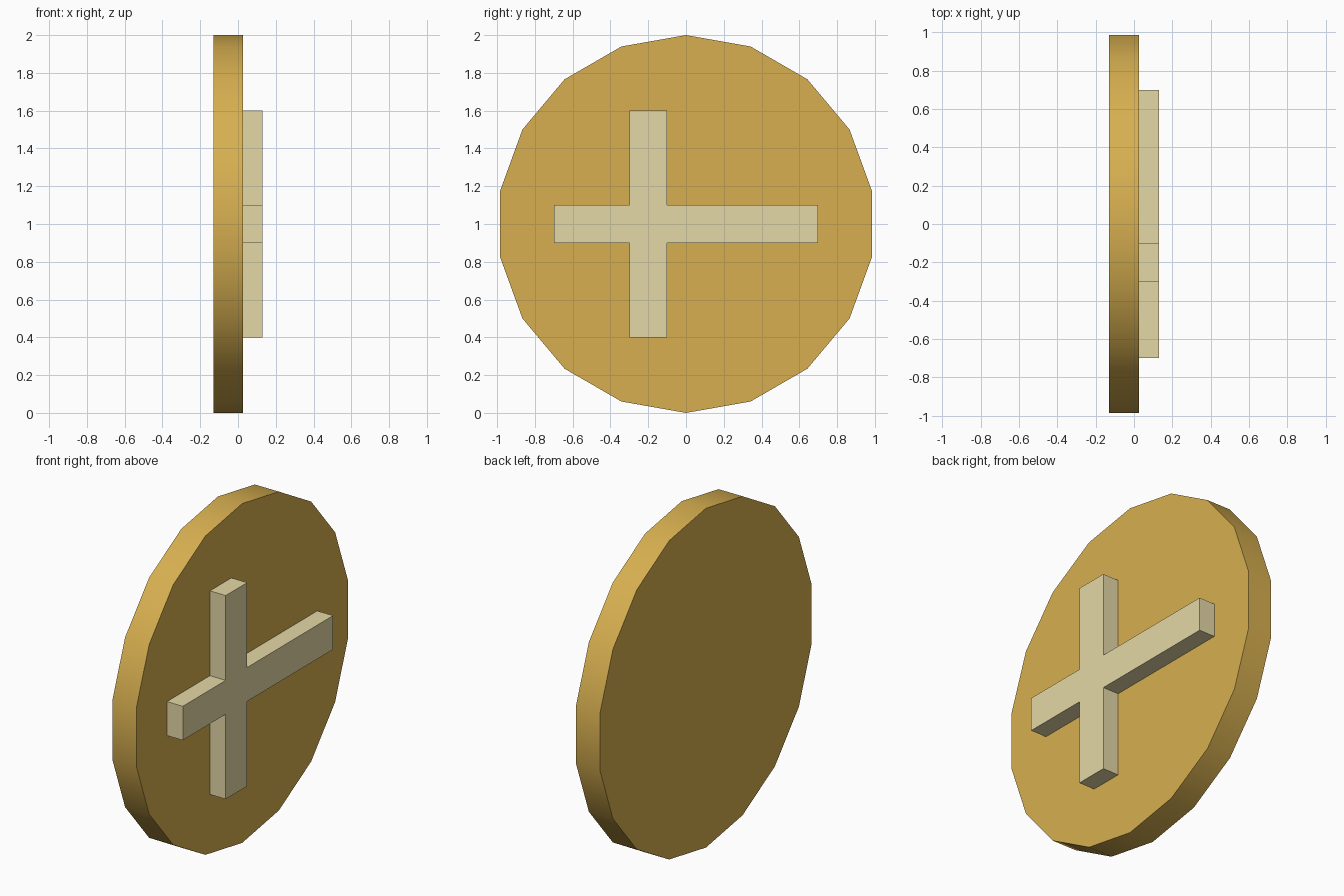
import bpy, bmesh, math

if "Cube" in bpy.data.objects:
    bpy.data.objects.remove(bpy.data.objects["Cube"])


def material(name, colour):
    mat = bpy.data.materials.new(name)
    mat.diffuse_color = (*colour, 1)
    mat.use_nodes = True
    mat.node_tree.nodes["Principled BSDF"].inputs["Base Color"].default_value = mat.diffuse_color
    return mat


def extrude_profile(name, profile, x0, x1, mat):
    """Extrude a counter-clockwise (y, z) outline along x."""
    bm = bmesh.new()
    face = bm.faces.new([bm.verts.new((x0, y, z)) for y, z in profile])
    new = bmesh.ops.extrude_face_region(bm, geom=[face])["geom"]
    verts = [v for v in new if isinstance(v, bmesh.types.BMVert)]
    bmesh.ops.translate(bm, verts=verts, vec=(x1 - x0, 0, 0))
    bmesh.ops.recalc_face_normals(bm, faces=bm.faces)
    mesh = bpy.data.meshes.new(name)
    bm.to_mesh(mesh)
    bm.free()
    mesh.materials.append(mat)
    obj = bpy.data.objects.new(name, mesh)
    bpy.context.collection.objects.link(obj)
    return obj


gold = material("gold", (0.68, 0.43, 0.08))
cream = material("cream", (0.78, 0.69, 0.38))

# Upright 18-sided disc with a smooth rim
SIDES = 18
circle = [(-math.sin(a), 1 + math.cos(a))
          for a in (2 * math.pi * i / SIDES for i in range(SIDES))]
disc = extrude_profile("disc", circle, -0.13, 0.027, gold)
bpy.context.view_layer.objects.active = disc
disc.select_set(True)
bpy.ops.object.shade_smooth_by_angle(angle=math.radians(30))

# Raised off-centre cross on the +x face
cross = [(-0.7, 0.9), (-0.3, 0.9), (-0.3, 0.4), (-0.1, 0.4),
         (-0.1, 0.9), (0.7, 0.9), (0.7, 1.1), (-0.1, 1.1),
         (-0.1, 1.6), (-0.3, 1.6), (-0.3, 1.1), (-0.7, 1.1)]
extrude_profile("raised_cross", cross, 0.027, 0.13, cream)
